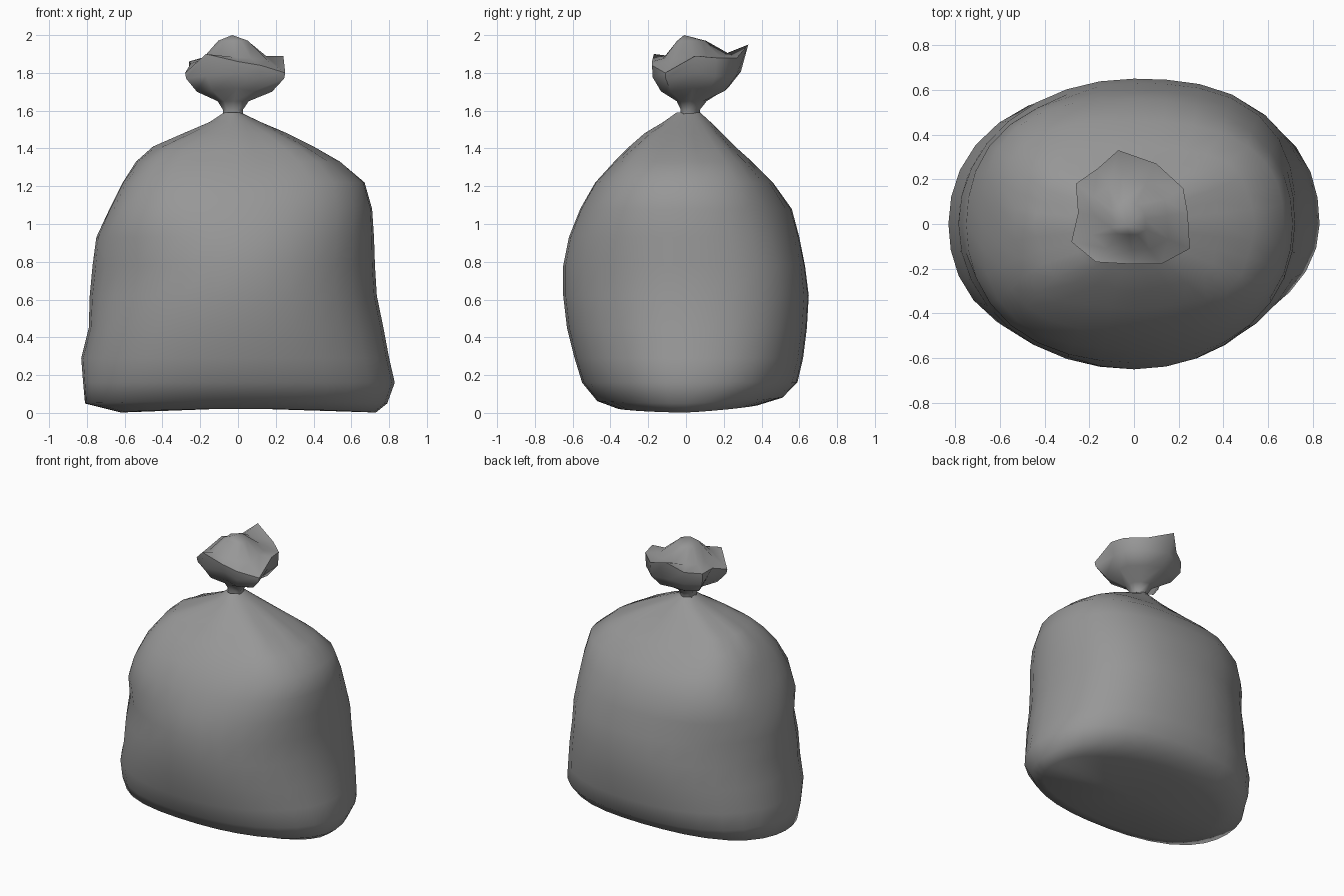
import bpy, bmesh, math

if "Cube" in bpy.data.objects:
    bpy.data.objects.remove(bpy.data.objects["Cube"])

SIDES = 32
NECK = (-0.03, 0.01)

plastic = bpy.data.materials.new("dark_plastic")
plastic.diffuse_color = (0.31, 0.31, 0.31, 1)
plastic.use_nodes = True
plastic.node_tree.nodes["Principled BSDF"].inputs["Base Color"].default_value = plastic.diffuse_color

# sack outline: z, left x, right x, front y, back y
SACK = [
    (0.002, -0.62, 0.73, -0.36, 0.38),
    (0.05, -0.81, 0.79, -0.47, 0.51),
    (0.16, -0.82, 0.83, -0.55, 0.59),
    (0.29, -0.83, 0.80, -0.59, 0.62),
    (0.45, -0.79, 0.77, -0.63, 0.64),
    (0.62, -0.785, 0.735, -0.65, 0.65),
    (0.78, -0.77, 0.725, -0.65, 0.63),
    (0.93, -0.75, 0.72, -0.62, 0.60),
    (1.08, -0.68, 0.71, -0.56, 0.56),
    (1.22, -0.61, 0.67, -0.48, 0.46),
    (1.33, -0.54, 0.54, -0.38, 0.35),
    (1.41, -0.45, 0.40, -0.30, 0.26),
    (1.48, -0.29, 0.26, -0.22, 0.19),
    (1.54, -0.15, 0.12, -0.12, 0.13),
    (1.59, -0.075, 0.015, -0.05, 0.075),
]

# fullness of the four corners by height:
# z, back right, back left, front left, front right
CORNERS = [
    (0.00, 1.05, 1.06, 1.07, 1.01),
    (0.50, 1.08, 1.01, 1.03, 1.00),
    (0.78, 1.09, 1.00, 0.98, 1.00),
    (1.07, 1.04, 1.09, 1.09, 1.045),
    (1.20, 1.07, 1.12, 1.10, 1.06),
    (1.40, 1.12, 1.12, 1.12, 1.12),
    (1.50, 1.06, 1.06, 1.06, 1.06),
    (1.60, 1.00, 1.00, 1.00, 1.00),
]

# ragged rim of the gathered top: x, y, z
RIM = [
    (0.25, -0.11, 1.80), (0.24, 0.05, 1.89), (0.22, 0.16, 1.88),
    (0.10, 0.27, 1.88), (-0.07, 0.33, 1.95), (-0.16, 0.25, 1.87),
    (-0.26, 0.18, 1.86), (-0.25, 0.05, 1.85), (-0.28, -0.08, 1.80),
    (-0.17, -0.17, 1.90), (0.00, -0.18, 1.86), (0.12, -0.18, 1.84),
]


def loft(name, rings, start=None, end=None):
    """Skin closed rings, with optional centre points at both ends."""
    bm = bmesh.new()
    rows = [[bm.verts.new(p) for p in ring] for ring in rings]
    n = len(rows[0])
    for a, b in zip(rows, rows[1:]):
        for i in range(n):
            j = (i + 1) % n
            bm.faces.new((a[i], a[j], b[j], b[i]))
    for row, tip in ((rows[0], start), (rows[-1], end)):
        if tip:
            v = bm.verts.new(tip)
            for i in range(n):
                bm.faces.new((row[i], row[(i + 1) % n], v))
    bmesh.ops.recalc_face_normals(bm, faces=bm.faces)
    for f in bm.faces:
        f.smooth = True
    mesh = bpy.data.meshes.new(name)
    bm.to_mesh(mesh)
    bm.free()
    mesh.materials.append(plastic)
    ob = bpy.data.objects.new(name, mesh)
    bpy.context.collection.objects.link(ob)
    return ob


def corner(z, quadrant):
    """Interpolated corner fullness."""
    for lo, hi in zip(CORNERS, CORNERS[1:]):
        if z <= hi[0]:
            t = (z - lo[0]) / (hi[0] - lo[0])
            return lo[quadrant + 1] * (1 - t) + hi[quadrant + 1] * t
    return 1.0


def sack_ring(z, x0, x1, y0, y1):
    pts = []
    # gathers radiate from the neck
    gather = 0.04 * max(0, 1 - abs(z - 1.43) / 0.17)
    for i in range(SIDES):
        a = 2 * math.pi * i / SIDES
        cx, cy = math.cos(a), math.sin(a)
        k = 1 + (corner(z, i * 4 // SIDES) - 1) * math.sin(2 * a) ** 2
        k += gather * (math.cos(8 * a) - 1)
        x = cx * (x1 if cx > 0 else -x0) * k
        y = cy * (y1 if cy > 0 else -y0) * k
        if z > 1.5:
            # pull the collar around the off-centre neck
            x = (x0 + x1) / 2 + cx * (x1 - x0) / 2
            y = (y0 + y1) / 2 + cy * (y1 - y0) / 2
        # back of the base rides up a little, and its middle is hollow
        lift = max(0, 0.05 - z * 0.3) * max(0, y) + max(0, 0.02 - z * 0.15) * cy * cy
        pts.append((x, y, z + lift))
    return pts


# filled sack with a slightly hollow base
loft("sack", [sack_ring(*r) for r in SACK], start=(0, 0, 0.025))


def tuft_ring(f, z, rim_mix):
    """The rim scaled towards the neck at height z, tilted to follow the rim."""
    return [(NECK[0] + (x - NECK[0]) * f, NECK[1] + (y - NECK[1]) * f,
             z + (rz - z) * rim_mix) for x, y, rz in RIM]


# gathered top: flares from the tie to the rim, then folds in to a crumpled peak
rings = [tuft_ring(0.2, 1.57, 0), tuft_ring(0.2, 1.605, 0), tuft_ring(0.31, 1.65, 0),
         tuft_ring(0.75, 1.695, 0.05), tuft_ring(0.98, 1.765, 0.15), tuft_ring(1.0, 1.85, 1),
         tuft_ring(0.66, 1.89, 0.25), tuft_ring(0.30, 1.97, 0)]
# pleats pinch the flare
for ring in rings[3:5]:
    for i in range(1, len(ring), 3):
        x, y, z = ring[i]
        ring[i] = (x * 0.9, y * 0.9, z + 0.015)
top = loft("gathered_top", rings, end=(-0.03, -0.01, 2.0))
bpy.context.view_layer.objects.active = top
top.select_set(True)
bpy.ops.object.shade_smooth_by_angle(angle=math.radians(60))
